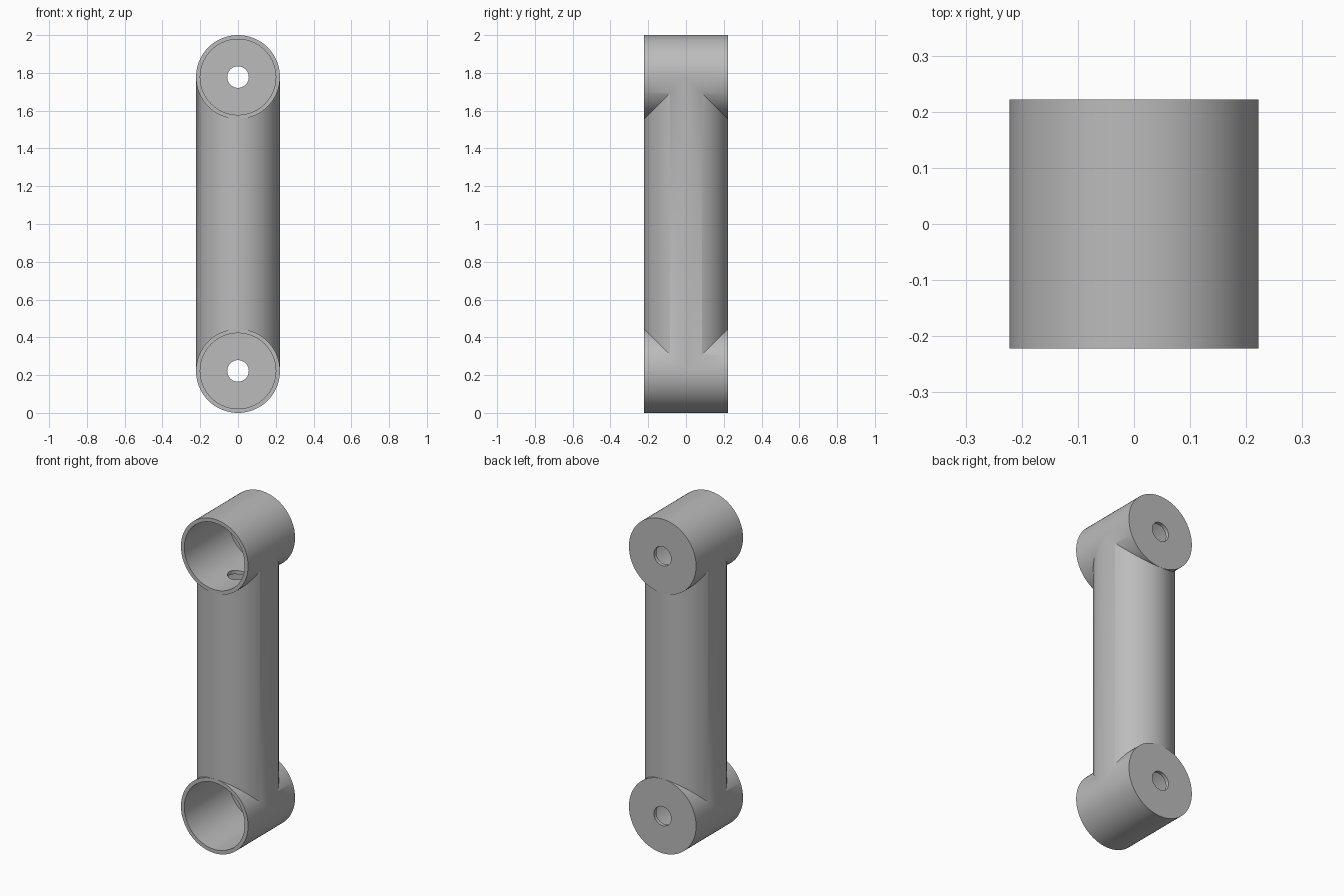
import bpy
import math

if "Cube" in bpy.data.objects:
    bpy.data.objects.remove(bpy.data.objects["Cube"])

R = 0.2222            # outer radius of every tube
WALL = 0.0222
BORE = R - WALL
HOLE = 0.057
LOW, HIGH = R, 2 - R  # heights of the two housing axes

grey = bpy.data.materials.new("grey")
grey.use_nodes = True
grey.diffuse_color = (0.5, 0.5, 0.5, 1)
grey.node_tree.nodes["Principled BSDF"].inputs["Base Color"].default_value = (0.5, 0.5, 0.5, 1)


def cylinder(name, radius, start, end, axis, height=0, sides=128):
    """Cylinder between two positions along the y or z axis."""
    mid = (start + end) / 2
    along_y = axis == "y"
    bpy.ops.mesh.primitive_cylinder_add(
        vertices=sides, radius=radius, depth=end - start,
        location=(0, mid, height) if along_y else (0, 0, mid),
        rotation=(math.pi / 2 if along_y else 0, 0, 0))
    obj = bpy.context.object
    obj.name = name
    obj.data.materials.append(grey)
    return obj


def combine(target, tool, operation):
    """Apply a boolean and discard the tool."""
    mod = target.modifiers.new("bool", "BOOLEAN")
    mod.operation, mod.solver, mod.object = operation, "EXACT", tool
    bpy.context.view_layer.objects.active = target
    bpy.ops.object.modifier_apply(modifier=mod.name)
    bpy.data.objects.remove(tool)


# Shaft, slightly slimmer than the housings so the joints stay clean
link = cylinder("link_arm", R - 0.0006, LOW, HIGH, "z")
cavity = cylinder("shaft_cavity", BORE, LOW, HIGH, "z")

# Cross housings at both ends, kept out of the hollow of the shaft
for z in (LOW, HIGH):
    combine(link, cylinder("housing", R, -R, R, "y", z), "UNION")
    combine(cavity, cylinder("housing_limit", R, -0.3, 0.3, "y", z), "DIFFERENCE")
combine(link, cavity, "DIFFERENCE")

# Front-opening cups with a round hole in each back wall
for z in (LOW, HIGH):
    combine(link, cylinder("cup_bore", BORE, -0.3, R - WALL, "y", z), "DIFFERENCE")
    combine(link, cylinder("back_hole", HOLE, 0, 0.3, "y", z, 48), "DIFFERENCE")

# Cable passage from each cup into the shaft
combine(link, cylinder("cable_passage", HOLE, LOW, HIGH, "z", sides=48), "DIFFERENCE")

bpy.ops.object.select_all(action="DESELECT")
link.select_set(True)
bpy.context.view_layer.objects.active = link
bpy.ops.object.shade_smooth_by_angle(angle=math.radians(30))
